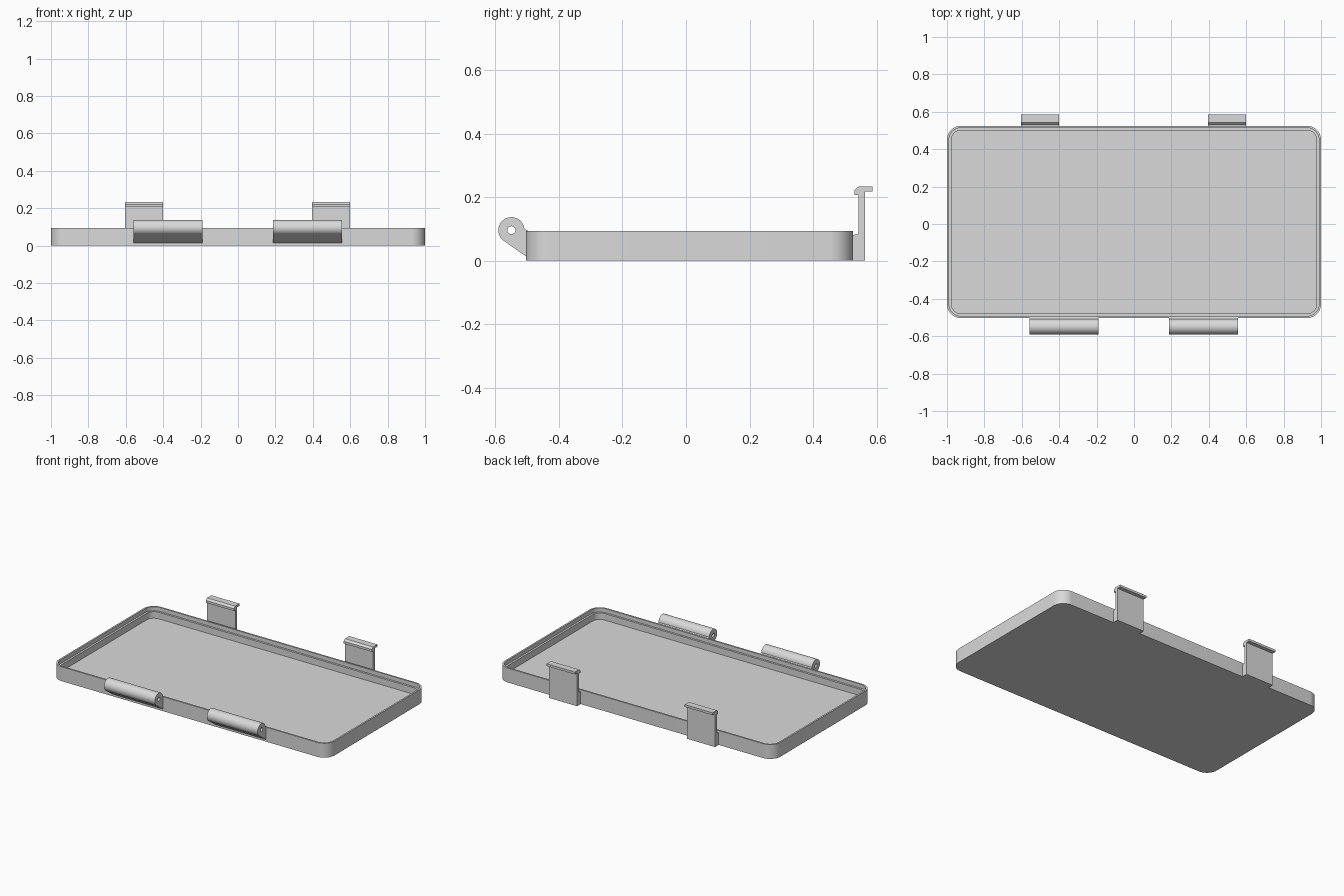
import bpy, bmesh
from math import sin, cos, radians, pi

cube = bpy.data.objects.get("Cube")
if cube:
    bpy.data.objects.remove(cube)

GREY = (0.7, 0.7, 0.7, 1)
mat = bpy.data.materials.new("light grey")
mat.use_nodes = True
mat.diffuse_color = GREY
mat.node_tree.nodes["Principled BSDF"].inputs["Base Color"].default_value = GREY


def finish(name, bm):
    """Turn a bmesh into a named, shaded object."""
    bmesh.ops.recalc_face_normals(bm, faces=bm.faces)
    mesh = bpy.data.meshes.new(name)
    bm.to_mesh(mesh)
    bm.free()
    mesh.materials.append(mat)
    obj = bpy.data.objects.new(name, mesh)
    bpy.context.collection.objects.link(obj)
    bpy.ops.object.select_all(action='DESELECT')
    obj.select_set(True)
    bpy.context.view_layer.objects.active = obj
    bpy.ops.object.shade_smooth_by_angle(angle=radians(30))
    return obj


def ring(bm, points):
    return [bm.verts.new(p) for p in points]


def bridge(bm, a, b):
    n = len(a)
    for i in range(n):
        j = (i + 1) % n
        bm.faces.new((a[i], a[j], b[j], b[i]))


def rounded_rect(inset, z, half_x=1.0, half_y=0.514, mid_y=0.011, radius=0.075, steps=10):
    """Rounded rectangle whose corner arcs stay concentric when inset."""
    pts = []
    for q, (sx, sy) in enumerate([(1, 1), (-1, 1), (-1, -1), (1, -1)]):
        for k in range(steps + 1):
            a = (q + k / steps) * pi / 2
            pts.append((sx * (half_x - radius) + (radius - inset) * cos(a),
                        mid_y + sy * (half_y - radius) + (radius - inset) * sin(a), z))
    return pts


# Tray: outer wall, thin lip, ledge, inner wall, floor
bm = bmesh.new()
levels = [(0, 0), (0, 0.094), (0.011, 0.094), (0.011, 0.068), (0.024, 0.068), (0.024, 0.025)]
rings = [ring(bm, rounded_rect(i, z)) for i, z in levels]
for lower, upper in zip(rings, rings[1:]):
    bridge(bm, lower, upper)
bm.faces.new(rings[0])
bm.faces.new(rings[-1])
finish("tray", bm)


# Hinge knuckles: round barrel with a pin hole, blended down to the front wall
def hinge_radius(deg, r=0.041, tangent=235):
    if deg < 1 or deg >= tangent:
        wall = 0.05 / max(cos(radians(deg)), 0.01)
        slope = r / max(cos(radians(deg - tangent)), 0.01)
        return min(wall, slope) if deg >= tangent else wall
    return r


def hinge(name, x0, x1, cy=-0.549, cz=0.096, hole=0.0125):
    bm = bmesh.new()
    angles = range(0, 360, 5)

    def loop(x, radius):
        return ring(bm, [(x, cy + radius(d) * cos(radians(d)),
                          cz + radius(d) * sin(radians(d))) for d in angles])

    loops = [loop(x0, hinge_radius), loop(x1, hinge_radius),
             loop(x1, lambda d: hole), loop(x0, lambda d: hole)]
    for i in range(4):
        bridge(bm, loops[i], loops[(i + 1) % 4])
    finish(name, bm)


hinge("right_hinge", -0.558, -0.19)
hinge("left_hinge", 0.187, 0.555)

# Latches: upright tab with a chamfered hook and a finger lip
LATCH = [(0.52, 0), (0.562, 0), (0.562, 0.218), (0.586, 0.218), (0.586, 0.233),
         (0.542, 0.233), (0.529, 0.221), (0.529, 0.206), (0.543, 0.206),
         (0.543, 0.084), (0.52, 0.08)]


def latch(name, x0, x1):
    bm = bmesh.new()
    a = ring(bm, [(x0, y, z) for y, z in LATCH])
    b = ring(bm, [(x1, y, z) for y, z in LATCH])
    bridge(bm, a, b)
    bm.faces.new(a)
    bm.faces.new(b)
    finish(name, bm)


latch("right_latch", -0.604, -0.4)
latch("left_latch", 0.396, 0.6)
